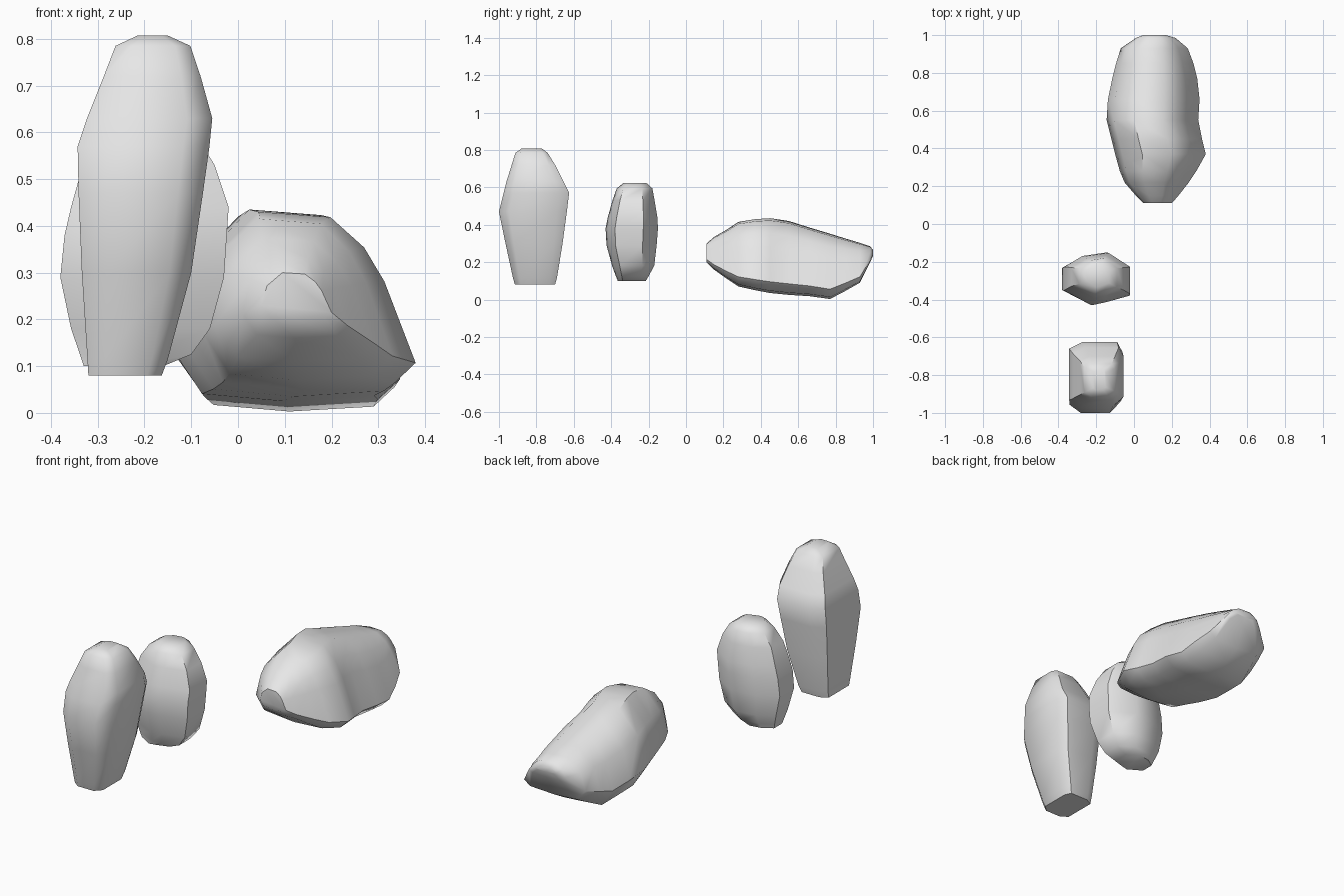
import bpy, bmesh, math
from mathutils import Vector

cube = bpy.data.objects.get("Cube")
if cube:
    bpy.data.objects.remove(cube, do_unlink=True)

stone = bpy.data.materials.new("pale_grey_stone")
stone.use_nodes = True
stone.diffuse_color = (0.8, 0.8, 0.8, 1)
stone.node_tree.nodes["Principled BSDF"].inputs["Base Color"].default_value = (0.8, 0.8, 0.8, 1)


def rock(name, outline, sections, place):
    """Loft a unit outline through sections of (height, u low, u high, v low, v high)."""
    bm = bmesh.new()
    rings = []
    for t, u0, u1, v0, v1 in sections:
        rings.append([bm.verts.new(place(u0 + (u1 - u0) * u, v0 + (v1 - v0) * v, t))
                      for u, v in outline])
    n = len(outline)
    for low, high in zip(rings, rings[1:]):
        for i in range(n):
            j = (i + 1) % n
            bm.faces.new((low[i], low[j], high[j], high[i]))
    bm.faces.new(rings[0])
    bm.faces.new(rings[-1])
    bmesh.ops.recalc_face_normals(bm, faces=bm.faces)
    mesh = bpy.data.meshes.new(name)
    bm.to_mesh(mesh)
    bm.free()
    mesh.materials.append(stone)
    ob = bpy.data.objects.new(name, mesh)
    bpy.context.collection.objects.link(ob)
    bpy.ops.object.select_all(action='DESELECT')
    ob.select_set(True)
    bpy.context.view_layer.objects.active = ob
    bpy.ops.object.shade_smooth_by_angle(angle=math.radians(48))
    return ob


def upright(u, v, t):
    return Vector((u, v, t))


def lying(u, v, t):
    return Vector((u, t, v))


# Tall front rock, boxy with chamfered corners
rock("tall_rock",
     [(0, .12), (.22, 0), (.8, 0), (1, .15), (1, .85), (.9, 1), (.25, 1), (0, .9)],
     [(.08, -.32, -.163, -.915, -.70),
      (.115, -.322, -.15, -.925, -.69),
      (.30, -.334, -.10, -.965, -.66),
      (.47, -.341, -.075, -1.0, -.637),
      (.57, -.343, -.061, -.975, -.625),
      (.63, -.323, -.055, -.96, -.655),
      (.72, -.287, -.08, -.932, -.70),
      (.785, -.262, -.102, -.912, -.74),
      (.807, -.215, -.15, -.88, -.77)], upright)

# Squat middle rock, pointed towards front and back
rock("middle_rock",
     [(0, .28), (.42, 0), (.62, .05), (1, .18), (1, .72), (.66, 1), (.28, .93), (0, .72)],
     [(.10, -.33, -.16, -.365, -.215),
      (.125, -.338, -.10, -.375, -.20),
      (.18, -.357, -.06, -.395, -.17),
      (.29, -.38, -.03, -.425, -.157),
      (.38, -.371, -.024, -.43, -.15),
      (.44, -.357, -.02, -.418, -.153),
      (.53, -.332, -.05, -.393, -.168),
      (.595, -.29, -.09, -.37, -.18),
      (.622, -.25, -.13, -.335, -.21)], upright)

# Long low rock, with a ridge on top and a sloping left flank
rock("long_rock",
     [(.14, .04), (.5, 0), (.9, .03), (1, .15), (.86, .61), (.77, .8),
      (.62, .97), (.3, 1), (.08, .72), (0, .3)],
     [(.11, .05, .20, .20, .30),
      (.15, .01, .235, .16, .335),
      (.22, -.05, .29, .11, .375),
      (.28, -.075, .33, .07, .415),
      (.37, -.10, .38, .05, .43),
      (.45, -.12, .36, .035, .435),
      (.55, -.145, .34, .025, .42),
      (.66, -.138, .347, .018, .385),
      (.77, -.115, .335, .003, .352),
      (.85, -.095, .315, .045, .327),
      (.93, -.07, .285, .09, .303),
      (.985, .01, .22, .20, .285),
      (1.0, .05, .17, .235, .265)], lying)
